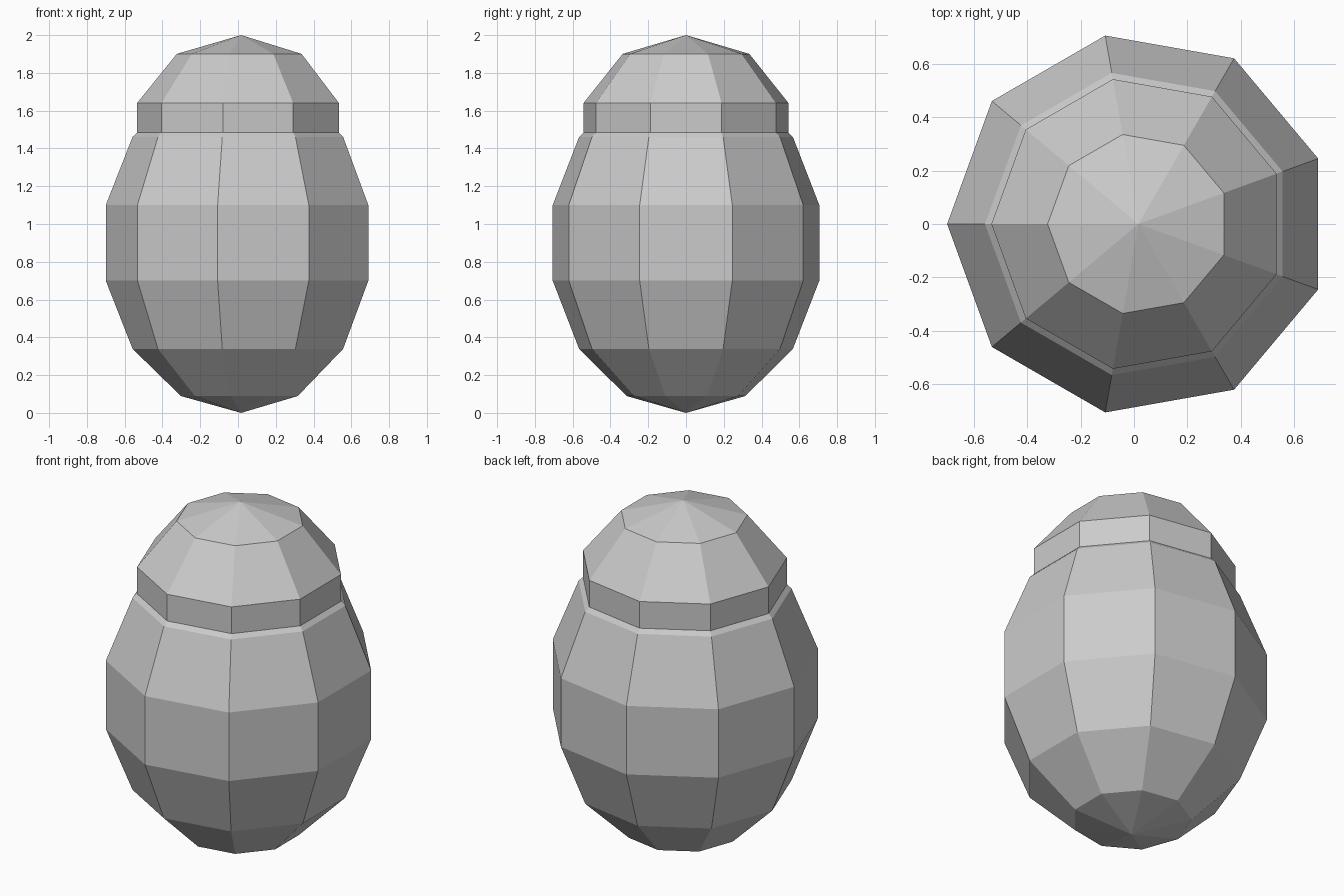
import bpy, bmesh
from math import sin, cos, pi

if "Cube" in bpy.data.objects:
    bpy.data.objects.remove(bpy.data.objects["Cube"])

SIDES = 9
CX = 0.0166  # nine-sided shape, one corner at -x


def faceted_ellipsoid(name, rings, radius, half_height, cz):
    """Low-poly ellipsoid with one corner column facing -x."""
    bm = bmesh.new()
    bottom = bm.verts.new((CX, 0, cz - half_height))
    top = bm.verts.new((CX, 0, cz + half_height))
    loops = []
    for k in range(1, rings):
        t = pi * k / rings
        r, z = radius * sin(t), cz - half_height * cos(t)
        loops.append([bm.verts.new((CX + r * cos(pi + 2 * pi * i / SIDES),
                                    r * sin(pi + 2 * pi * i / SIDES), z))
                      for i in range(SIDES)])
    for i in range(SIDES):
        j = (i + 1) % SIDES
        bm.faces.new((bottom, loops[0][j], loops[0][i]))
        bm.faces.new((top, loops[-1][i], loops[-1][j]))
        for a, b in zip(loops, loops[1:]):
            bm.faces.new((a[i], a[j], b[j], b[i]))
    bmesh.ops.recalc_face_normals(bm, faces=bm.faces)
    mesh = bpy.data.meshes.new(name)
    bm.to_mesh(mesh)
    bm.free()
    obj = bpy.data.objects.new(name, mesh)
    bpy.context.collection.objects.link(obj)
    return obj


# Egg-shaped lower part
faceted_ellipsoid("body", 7, 0.735, 0.90, 0.90)
# Cap sunk into the top of the body
faceted_ellipsoid("cap", 5, 0.579, 0.52, 1.48)
